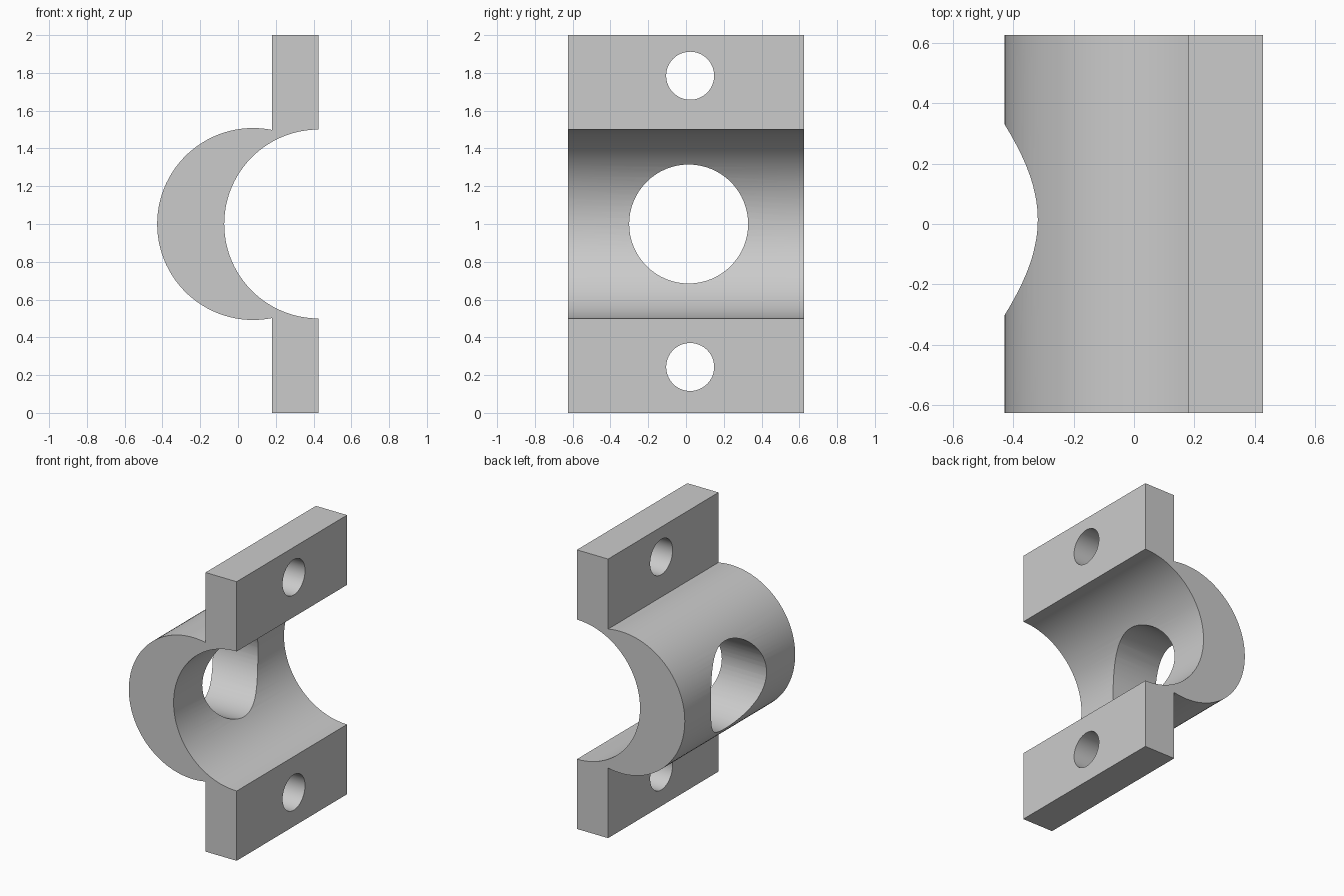
import bpy, bmesh
from math import sin, cos, pi, atan2, radians

if "Cube" in bpy.data.objects:
    bpy.data.objects.remove(bpy.data.objects["Cube"])

HALF_DEPTH = 0.625
FRONT_X, BACK_X = 0.427, 0.18      # flange faces
OUT_X, OUT_R = 0.08, 0.508         # outer barrel circle
IN_X, IN_R = 0.427, 0.5            # inner bore circle


def arc(cx, r, a0, a1, n):
    return [(cx + r * cos(a0 + (a1 - a0) * i / n), 1 + r * sin(a0 + (a1 - a0) * i / n))
            for i in range(n + 1)]


# clamp cross-section: two flanges joined by a crescent
a = atan2((OUT_R ** 2 - (BACK_X - OUT_X) ** 2) ** 0.5, BACK_X - OUT_X)
profile = [(FRONT_X, 2), (BACK_X, 2)]
profile += arc(OUT_X, OUT_R, a, 2 * pi - a, 56)
profile += [(BACK_X, 0), (FRONT_X, 0)]
profile += arc(IN_X, IN_R, 1.5 * pi, 0.5 * pi, 48)

bm = bmesh.new()
face = bm.faces.new([bm.verts.new((x, -HALF_DEPTH, z)) for x, z in profile])
ext = bmesh.ops.extrude_face_region(bm, geom=[face])
bmesh.ops.translate(bm, vec=(0, 2 * HALF_DEPTH, 0),
                    verts=[v for v in ext["geom"] if isinstance(v, bmesh.types.BMVert)])
bmesh.ops.recalc_face_normals(bm, faces=bm.faces)
mesh = bpy.data.meshes.new("pipe_clamp_half")
bm.to_mesh(mesh)
bm.free()
clamp = bpy.data.objects.new("pipe_clamp_half", mesh)
bpy.context.collection.objects.link(clamp)


# drill a round hole along x
def drill(name, y, z, r):
    bpy.ops.mesh.primitive_cylinder_add(vertices=64, radius=r, depth=2,
                                        location=(0, y, z), rotation=(0, pi / 2, 0))
    cutter = bpy.context.object
    cutter.name = name
    cutter.hide_render = True
    mod = clamp.modifiers.new(name, "BOOLEAN")
    mod.operation = "DIFFERENCE"
    mod.solver = "EXACT"
    mod.object = cutter
    bpy.ops.object.select_all(action="DESELECT")
    clamp.select_set(True)
    bpy.context.view_layer.objects.active = clamp
    bpy.ops.object.modifier_apply(modifier=name)
    bpy.data.objects.remove(cutter)


drill("port_hole_cutter", 0.014, 1.0, 0.315)
drill("upper_bolt_hole_cutter", 0.022, 1.785, 0.127)
drill("lower_bolt_hole_cutter", 0.022, 0.243, 0.127)

bpy.ops.object.shade_smooth_by_angle(angle=radians(30))
